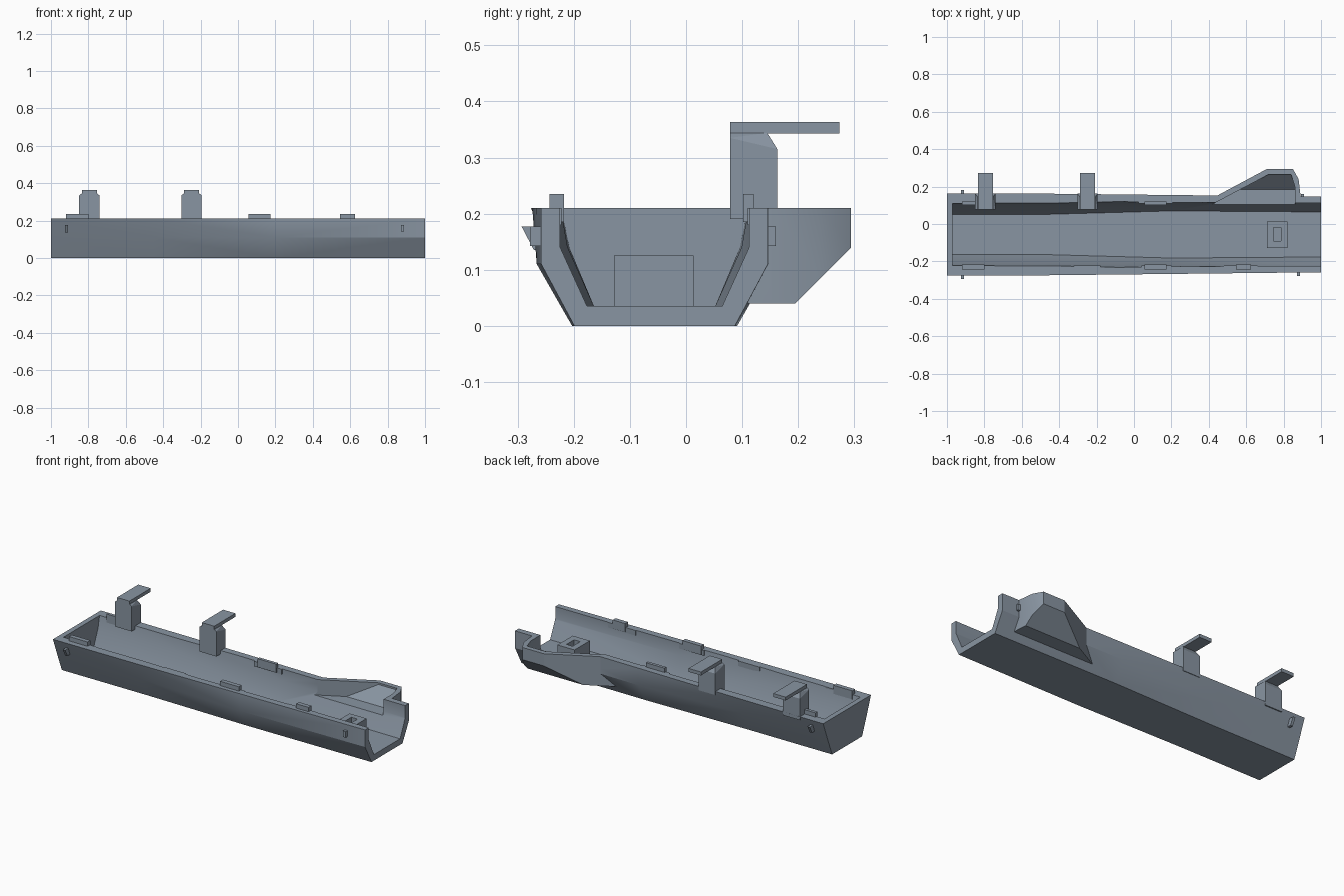
import bpy, bmesh, math
from mathutils import Vector

if "Cube" in bpy.data.objects:
    bpy.data.objects.remove(bpy.data.objects["Cube"], do_unlink=True)

mat = bpy.data.materials.new("blue_grey_plastic")
mat.use_nodes = True
COLOUR = (0.25, 0.30, 0.36, 1)
mat.diffuse_color = COLOUR
mat.node_tree.nodes["Principled BSDF"].inputs["Base Color"].default_value = COLOUR

CENTRE = -0.056   # middle of the trough in y
RIM = 0.21


def finish(name, bm):
    bmesh.ops.recalc_face_normals(bm, faces=bm.faces)
    mesh = bpy.data.meshes.new(name)
    bm.to_mesh(mesh)
    bm.free()
    mesh.materials.append(mat)
    obj = bpy.data.objects.new(name, mesh)
    bpy.context.collection.objects.link(obj)
    return obj


def activate(obj):
    bpy.ops.object.select_all(action='DESELECT')
    obj.select_set(True)
    bpy.context.view_layer.objects.active = obj


def boolean(obj, other, operation):
    mod = obj.modifiers.new("cut", 'BOOLEAN')
    mod.object, mod.operation, mod.solver = other, operation, 'EXACT'
    activate(obj)
    bpy.ops.object.modifier_apply(modifier=mod.name)
    bpy.data.objects.remove(other, do_unlink=True)


def loft(name, sections, heights):
    """Loft symmetric sections (x, half widths at each height)."""
    bm = bmesh.new()
    rings = []
    for x, *halves in sections:
        pts = list(zip(halves, heights))
        loop = [(-h, z) for h, z in reversed(pts)] + pts
        rings.append([bm.verts.new((x, CENTRE + y, z)) for y, z in loop])
    for a, b in zip(rings, rings[1:]):
        for i in range(len(a)):
            j = (i + 1) % len(a)
            bm.faces.new((a[i], a[j], b[j], b[i]))
    bm.faces.new(rings[0])
    bm.faces.new(rings[-1])
    bmesh.ops.triangulate(bm, faces=[f for f in bm.faces if len(f.verts) == 4])
    return finish(name, bm)


def hull(name, points):
    bm = bmesh.new()
    for p in points:
        bm.verts.new(p)
    bmesh.ops.convex_hull(bm, input=bm.verts)
    bmesh.ops.dissolve_limit(bm, angle_limit=0.01, verts=bm.verts, edges=bm.edges)
    return finish(name, bm)


def box(name, x0, x1, y0, y1, z0, z1):
    return hull(name, [(x, y, z) for x in (x0, x1) for y in (y0, y1) for z in (z0, z1)])


def pod(name, plan, z0, z1, slope_point):
    """Extruded plan whose lower outer edge is cut off at 45 degrees."""
    bm = bmesh.new()
    for x, y in plan:
        for z in (z0, z1):
            bm.verts.new((x, y, z))
    bmesh.ops.convex_hull(bm, input=bm.verts)
    bmesh.ops.bisect_plane(bm, geom=bm.verts[:] + bm.edges[:] + bm.faces[:],
                           plane_co=slope_point, plane_no=Vector((0, 1, -1)).normalized(),
                           clear_outer=True)
    points = [v.co.copy() for v in bm.verts]
    bm.free()
    return hull(name, points)


# Trough body with the side pod, hollowed out and open at the +x end
body = loft("trough_body", [(-1, .138, .182, .220), (-.45, .138, .185, .218),
                            (.2, .147, .210, .211), (1, .143, .202, .202)], (0, .11, RIM))
pod_outer = pod("pod_outer", [(.348, .10), (.71, .294), (.85, .294), (.88, .24), (.89, .155),
                              (.89, .10)], .04, RIM, (0, .195, .04))
boolean(body, pod_outer, 'UNION')
cavity = loft("cavity", [(-.97, .108, .152, .185), (-.45, .108, .155, .183),
                         (.2, .126, .170, .174), (1.05, .120, .168, .168)], (.035, .14, .3))
boolean(body, cavity, 'DIFFERENCE')
pod_inner = pod("pod_inner", [(.39, .09), (.72, .265), (.84, .265), (.86, .2), (.86, .09)],
                .12, .3, (0, .185, .12))
boolean(body, pod_inner, 'DIFFERENCE')
activate(body)
bpy.ops.object.shade_smooth_by_angle(angle=math.radians(25))

# Socket block on the floor
socket = box("socket_block", .71, .82, -.128, .013, .03, .125)
boolean(socket, box("socket_hole", .745, .785, -.09, -.02, .045, .2), 'DIFFERENCE')

# Hooked clips on the back wall
for label, x in (("left_end", -.795), ("middle", -.248)):
    side = [(.078, .19), (.078, .335), (.163, .19), (.163, .315)]
    post = [(x + s * .054, y, z) for s in (-1, 1) for y, z in side]
    post += [(x + s * .042, y, .344) for s in (-1, 1) for y in (.078, .145)]
    hull(label + "_clip_post", post)
    box(label + "_clip_plate", x - .04, x + .04, .078, .274, .343, .363)

# Locating tabs along the front rim, each on a thicker backing pad
for i, (x0, x1) in enumerate([(-.92, -.80), (.055, .175), (.545, .625)]):
    box(f"front_tab_{i}", x0, x1, -.243, -.217, .185, .235)
for i, (x0, x1) in enumerate([(-.92, -.745), (-.32, -.18), (.04, .2), (.48, .66)]):
    box(f"front_pad_{i}", x0, x1, -.245, -.222, .18, RIM)

# Locating tabs along the back rim
for i, (x0, x1) in enumerate([(-.92, -.80), (.055, .175)]):
    box(f"back_tab_{i}", x0, x1, .102, .12, .185, .235)
    box(f"back_pad_{i}", x0 - .03, x1 + .03, .11, .135, .18, RIM)

# Small latch pegs on the outside
box("front_right_peg", .871, .888, -.278, -.25, .142, .177)
box("back_right_peg", .892, .908, .14, .160, .142, .177)
for label, s in (("front", -1), ("back", 1)):
    hull(label + "_left_peg", [(x, CENTRE + s * h, z) for x in (-.925, -.91)
                               for h, z in ((.19, .135), (.19, .177), (.237, .177), (.215, .135))])
